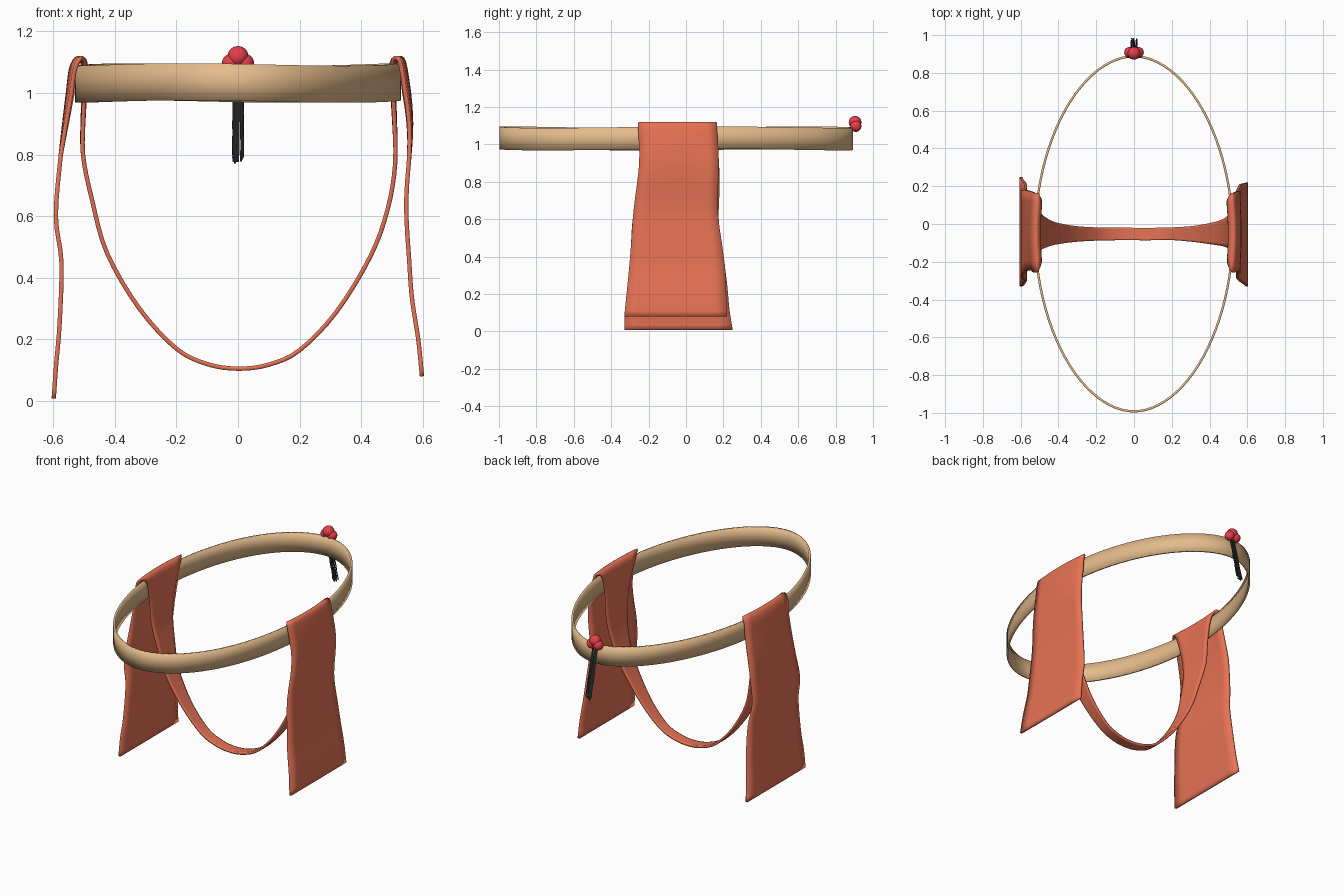
import bpy, bmesh, math, random
from mathutils import Vector

if "Cube" in bpy.data.objects:
    bpy.data.objects.remove(bpy.data.objects["Cube"])

random.seed(4)


def material(name, rgb):
    m = bpy.data.materials.new(name)
    m.diffuse_color = (*rgb, 1)
    m.use_nodes = True
    m.node_tree.nodes["Principled BSDF"].inputs["Base Color"].default_value = m.diffuse_color
    return m


def mesh_object(name, verts, faces, mat, thickness=0):
    me = bpy.data.meshes.new(name)
    me.from_pydata(verts, [], faces)
    me.materials.append(mat)
    ob = bpy.data.objects.new(name, me)
    bpy.context.collection.objects.link(ob)
    if thickness:
        s = ob.modifiers.new("thickness", 'SOLIDIFY')
        s.thickness, s.offset = thickness, 0
    bpy.ops.object.select_all(action='DESELECT')
    ob.select_set(True)
    bpy.context.view_layer.objects.active = ob
    bpy.ops.object.shade_smooth_by_angle(angle=math.radians(40))
    return ob


def grid_faces(rows, cols, closed=False):
    last = rows if closed else rows - 1
    return [(i * cols + j, i * cols + j + 1,
             (i + 1) % rows * cols + j + 1, (i + 1) % rows * cols + j)
            for i in range(last) for j in range(cols - 1)]


def spline(points, steps):
    # Catmull-Rom curve through tuples of any size
    pts = [Vector(p) for p in points]
    pts = [pts[0] * 2 - pts[1]] + pts + [pts[-1] * 2 - pts[-2]]
    out = []
    for a, b, c, d in zip(pts, pts[1:], pts[2:], pts[3:]):
        for k in range(steps):
            t = k / steps
            out.append(0.5 * (2 * b + (c - a) * t + (2 * a - 5 * b + 4 * c - d) * t * t
                              + (3 * b - a - 3 * c + d) * t ** 3))
    return out + [pts[-2]]


wood = material("wood", (0.78, 0.50, 0.26))
red_cloth = material("red cloth", (0.80, 0.17, 0.09))
berry_red = material("berry red", (0.80, 0.05, 0.07))
black = material("black hair", (0.02, 0.02, 0.02))

# Oval hoop band, slightly pointed at the ends and gently wavy
verts, N, e = [], 96, 2 / 1.92
for i in range(N):
    a = 2 * math.pi * i / N
    c, s = math.cos(a), math.sin(a)
    x = 0.523 * math.copysign(abs(c) ** e, c)
    y = -0.052 + 0.94 * math.copysign(abs(s) ** e, s)
    wave = 0.004 * math.sin(3 * a + 1)
    for z in (0.972, 1.035, 1.092):
        verts.append((x, y, z + wave))
mesh_object("hoop", verts, grid_faces(N, 3, True), wood, 0.012)

# Cloth: hangs outside both sides, folds over the hoop and sags between
outer_left = [(-.598, .008, -.33, .25), (-.59, .12, -.325, .232), (-.579, .25, -.31, .22),
              (-.573, .45, -.295, .195), (-.591, .6, -.285, .175), (-.575, .8, -.25, .18),
              (-.552, 1.0, -.245, .17), (-.541, 1.08, -.255, .165)]
sag = [(-.52, 1.113, -.25, .16), (-.501, 1.08, -.2, .12), (-.503, .95, -.16, .08),
       (-.503, .8, -.14, .06), (-.473, .65, -.125, .035), (-.425, .48, -.11, .01),
       (-.32, .30, -.095, -.01), (-.2, .17, -.088, -.018), (-.1, .12, -.086, -.018),
       (0, .105, -.086, -.02), (.1, .118, -.086, -.02), (.2, .165, -.085, -.018),
       (.32, .29, -.095, -.01), (.43, .47, -.11, .01), (.485, .62, -.12, .03),
       (.51, .77, -.135, .055), (.508, .95, -.155, .08), (.505, 1.08, -.2, .12),
       (.525, 1.113, -.25, .16)]
outer_right = [(.543, 1.08, -.255, .165), (.562, .9, -.25, .175), (.546, .65, -.28, .17),
               (.556, .45, -.295, .195), (.565, .33, -.305, .21), (.585, .2, -.318, .215),
               (.597, .08, -.33, .22)]
path = spline(outer_left + sag + outer_right, 4)
verts, cols = [], 9
for x, z, y0, y1 in path:
    hug = min(1, max(0, (z - .8) / .2))      # follow the hoop's curve near the fold
    for j in range(cols):
        y = y0 + (y1 - y0) * j / (cols - 1)
        verts.append((x * (1 - hug * 0.5 * ((y + .05) / .94) ** 2), y, z))
mesh_object("draped_cloth", verts, grid_faces(len(path), cols), red_cloth, 0.014)

# Cluster of three berries at the back of the hoop
for k, (x, y, z) in enumerate([(0, .904, 1.118), (-.022, .908, 1.097), (.022, .908, 1.097)]):
    bpy.ops.mesh.primitive_uv_sphere_add(segments=24, ring_count=14,
                                         radius=.034 if k == 0 else .03, location=(x, y, z))
    ob = bpy.context.object
    ob.name = f"berry_{k + 1}"
    ob.data.materials.append(berry_red)
    bpy.ops.object.shade_smooth_by_angle(angle=math.radians(60))

# Tassel of flat hair strands trailing backwards
verts, faces = [], []
for k in range(26):
    x = random.uniform(-.016, .016)
    dy = random.uniform(-.012, .012)
    end = random.uniform(.77, .80)
    base = len(verts)
    for i in range(7):
        t = i / 6
        wx = x + random.uniform(-.002, .002)
        y = .905 + .07 * t + dy * (.4 + .6 * t)
        z = 1.085 + (end - 1.085) * t
        verts += [(wx - .003, y, z), (wx + .003, y, z)]
    faces += [tuple(base + n for n in f) for f in grid_faces(7, 2)]
mesh_object("tassel", verts, faces, black)
